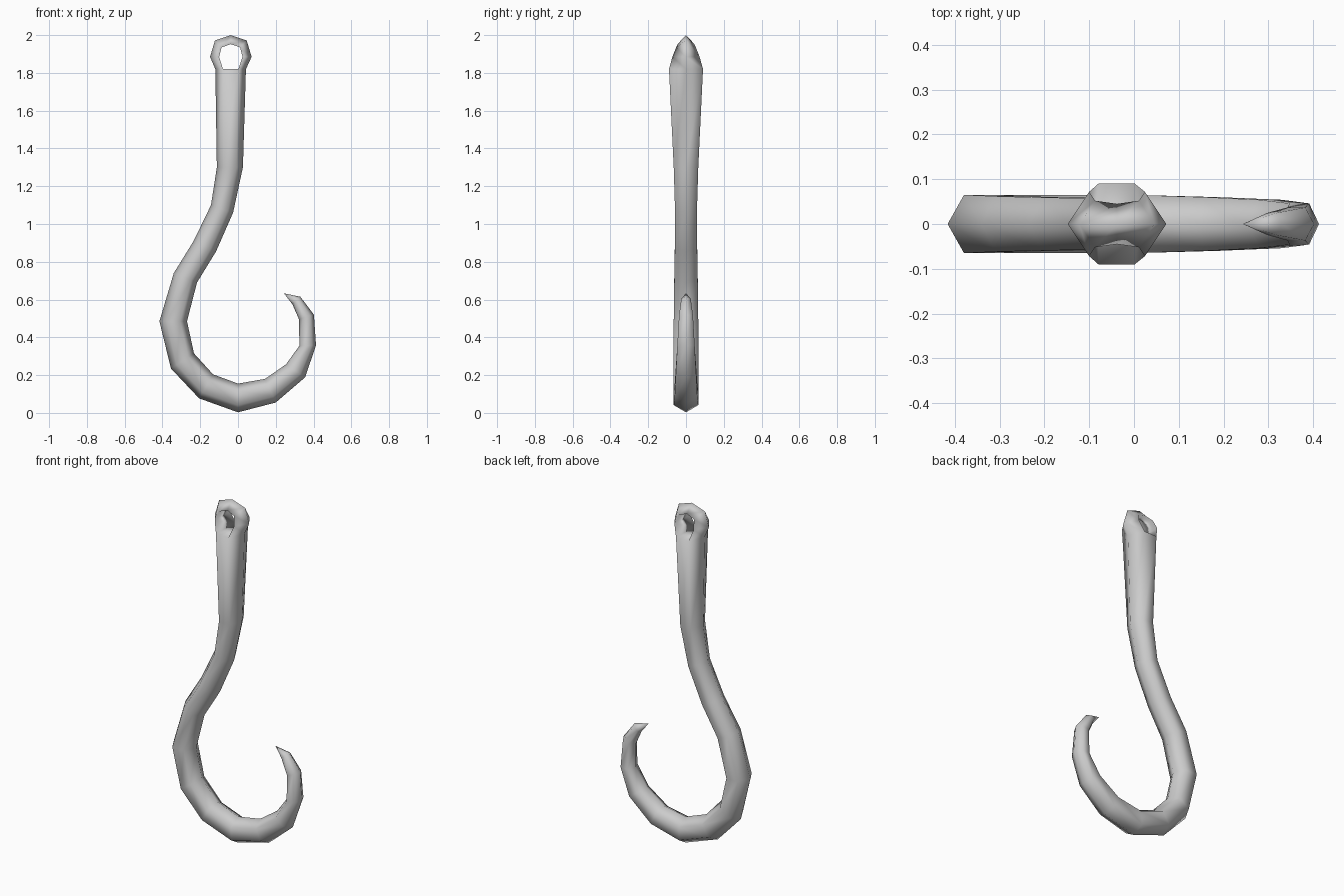
import bpy, bmesh
from math import sin, cos, pi

if "Cube" in bpy.data.objects:
    bpy.data.objects.remove(bpy.data.objects["Cube"])

bm = bmesh.new()

# Shank and bend: outer x, z, inner x, z, half depth
RINGS = [
    (-.12, 1.82, .042, 1.82, .09), (-.112, 1.3, .026, 1.3, .065),
    (-.143, 1.10, -.026, 1.06, .058), (-.235, .91, -.116, .855, .059),
    (-.34, .74, -.217, .69, .062), (-.416, .485, -.27, .485, .065),
    (-.355, .235, -.233, .315, .065), (-.206, .077, -.132, .204, .065),
    (0, .003, 0, .155, .065), (.2, .055, .143, .18, .06),
    (.355, .188, .254, .257, .054), (.413, .357, .325, .355, .046),
    (.402, .52, .323, .495, .037), (.33, .615, .288, .575, .025),
]


def hex_ring(ox, oz, ix, iz, depth):
    cx, cz, dx, dz = (ox + ix) / 2, (oz + iz) / 2, (ox - ix) / 2, (oz - iz) / 2
    return [bm.verts.new((cx + dx * cos(k * pi / 3),
                          depth / sin(pi / 3) * sin(k * pi / 3),
                          cz + dz * cos(k * pi / 3))) for k in range(6)]


def bridge(a, b):
    n = len(a)
    for k in range(n):
        bm.faces.new((a[k], a[(k + 1) % n], b[(k + 1) % n], b[k]))


rings = [hex_ring(*r) for r in RINGS]
for a, b in zip(rings, rings[1:]):
    bridge(a, b)

# Pointed tip
tip = bm.verts.new((.243, 0, .633))
for k in range(6):
    bm.faces.new((rings[-1][k], rings[-1][(k + 1) % 6], tip))

# Eye: triangular sections arching from one side of the shank top to the other
top = rings[0]
bm.faces.new((top[1], top[2], top[4], top[5]))
EYE = [(-.148, 1.885, -.1, 1.885, .072), (-.122, 1.972, -.087, 1.935, .052),
       (-.038, 2.0, -.038, 1.952, .045)]
MID = -.038
EYE += [(2 * MID - ox, oz, 2 * MID - ix, iz, d) for ox, oz, ix, iz, d in EYE[1::-1]]
sections = [[top[5], top[0], top[1]]]
for ox, oz, ix, iz, d in EYE:
    sections.append([bm.verts.new(p) for p in ((ix, -d, iz), (ox, 0, oz), (ix, d, iz))])
sections.append([top[4], top[3], top[2]])
for a, b in zip(sections, sections[1:]):
    bridge(a, b)

bmesh.ops.recalc_face_normals(bm, faces=bm.faces)
mesh = bpy.data.meshes.new("hook")
bm.to_mesh(mesh)
bm.free()
for p in mesh.polygons:
    p.use_smooth = True
hook = bpy.data.objects.new("hook", mesh)
bpy.context.collection.objects.link(hook)
